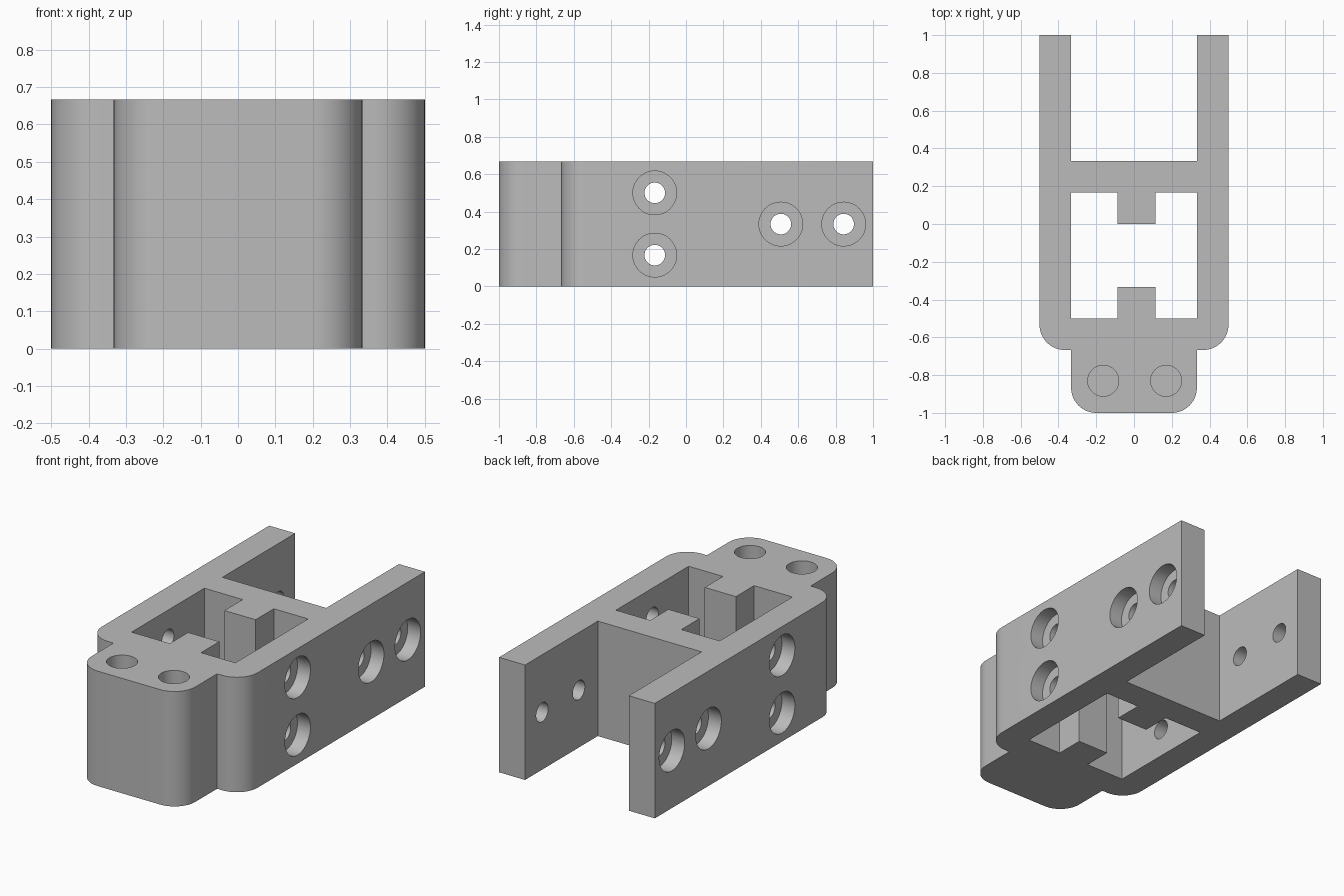
import bpy
import bmesh
from math import pi, sin, cos
from mathutils import Matrix

cube = bpy.data.objects.get("Cube")
if cube:
    bpy.data.objects.remove(cube, do_unlink=True)

HEIGHT = 0.667
WALL = 0.167
COUNTERBORE_DEPTH = 0.083

grey = bpy.data.materials.new("plain grey")
grey.use_nodes = True
colour = (0.5, 0.5, 0.5, 1)
grey.diffuse_color = colour
grey.node_tree.nodes["Principled BSDF"].inputs["Base Color"].default_value = colour


def to_object(name, bm):
    bmesh.ops.recalc_face_normals(bm, faces=bm.faces)
    mesh = bpy.data.meshes.new(name)
    bm.to_mesh(mesh)
    bm.free()
    mesh.materials.append(grey)
    obj = bpy.data.objects.new(name, mesh)
    bpy.context.collection.objects.link(obj)
    return obj


def prism(name, points, low, high):
    bm = bmesh.new()
    face = bm.faces.new([bm.verts.new((x, y, low)) for x, y in points])
    result = bmesh.ops.extrude_face_region(bm, geom=[face])
    top = [g for g in result["geom"] if isinstance(g, bmesh.types.BMVert)]
    bmesh.ops.translate(bm, verts=top, vec=(0, 0, high - low))
    return to_object(name, bm)


def cylinder(name, centre, radius, length, axis="Z"):
    matrix = Matrix.Translation(centre)
    if axis == "X":
        matrix = matrix @ Matrix.Rotation(pi / 2, 4, "Y")
    bm = bmesh.new()
    bmesh.ops.create_cone(bm, cap_ends=True, segments=48, radius1=radius,
                          radius2=radius, depth=length, matrix=matrix)
    return to_object(name, bm)


def cut(target, cutter):
    cutter.hide_render = True
    bpy.context.view_layer.objects.active = target
    mod = target.modifiers.new("cut", "BOOLEAN")
    mod.operation = "DIFFERENCE"
    mod.solver = "EXACT"
    mod.object = cutter
    bpy.ops.object.modifier_apply(modifier=mod.name)
    bpy.data.objects.remove(cutter, do_unlink=True)


def round_corner(x, y, radius, steps=12):
    """Quarter arc on the front right-hand (+x, -y) corner at x, y."""
    arc = [pi / 2 * i / steps for i in range(steps + 1)]
    return [(x - radius + radius * sin(a), y + radius - radius * cos(a)) for a in arc]


# Bracket outline: rounded nose, rounded shoulders, two rear arms
half = round_corner(0.333, -1, 0.133) + [(0.333, -0.667)]
half += round_corner(0.5, -0.667, 0.133)
half += [(0.5, 1), (0.333, 1), (0.333, 0.333)]
outline = half + [(-x, y) for x, y in reversed(half)]
bracket = prism("bracket", outline, 0, HEIGHT)

# Central window, leaving the two facing tabs
a, b = -0.087, 0.113
window = [(-0.333, -0.5), (a, -0.5), (a, -0.333), (b, -0.333), (b, -0.5), (0.333, -0.5),
          (0.333, WALL), (b, WALL), (b, 0), (a, 0), (a, WALL), (-0.333, WALL)]
cut(bracket, prism("window_cutter", window, -0.1, HEIGHT + 0.1))

# Counterbored bolt holes through both side walls
for y, z in [(-0.167, 0.167), (-0.167, 0.5), (0.507, 0.333), (0.843, 0.333)]:
    cut(bracket, cylinder("bolt_cutter", (0, y, z), 0.055, 1.2, "X"))
    for side in (-1, 1):
        cut(bracket, cylinder("counterbore_cutter", (side * 0.5, y, z),
                              0.117, 2 * COUNTERBORE_DEPTH, "X"))

# Blind holes in the top of the nose
for x in (-0.163, 0.17):
    cut(bracket, cylinder("blind_hole_cutter", (x, -0.83, HEIGHT), 0.082, 1.0))

bpy.ops.object.select_all(action="DESELECT")
bracket.select_set(True)
bpy.context.view_layer.objects.active = bracket
bpy.ops.object.shade_smooth_by_angle(angle=pi / 6)
